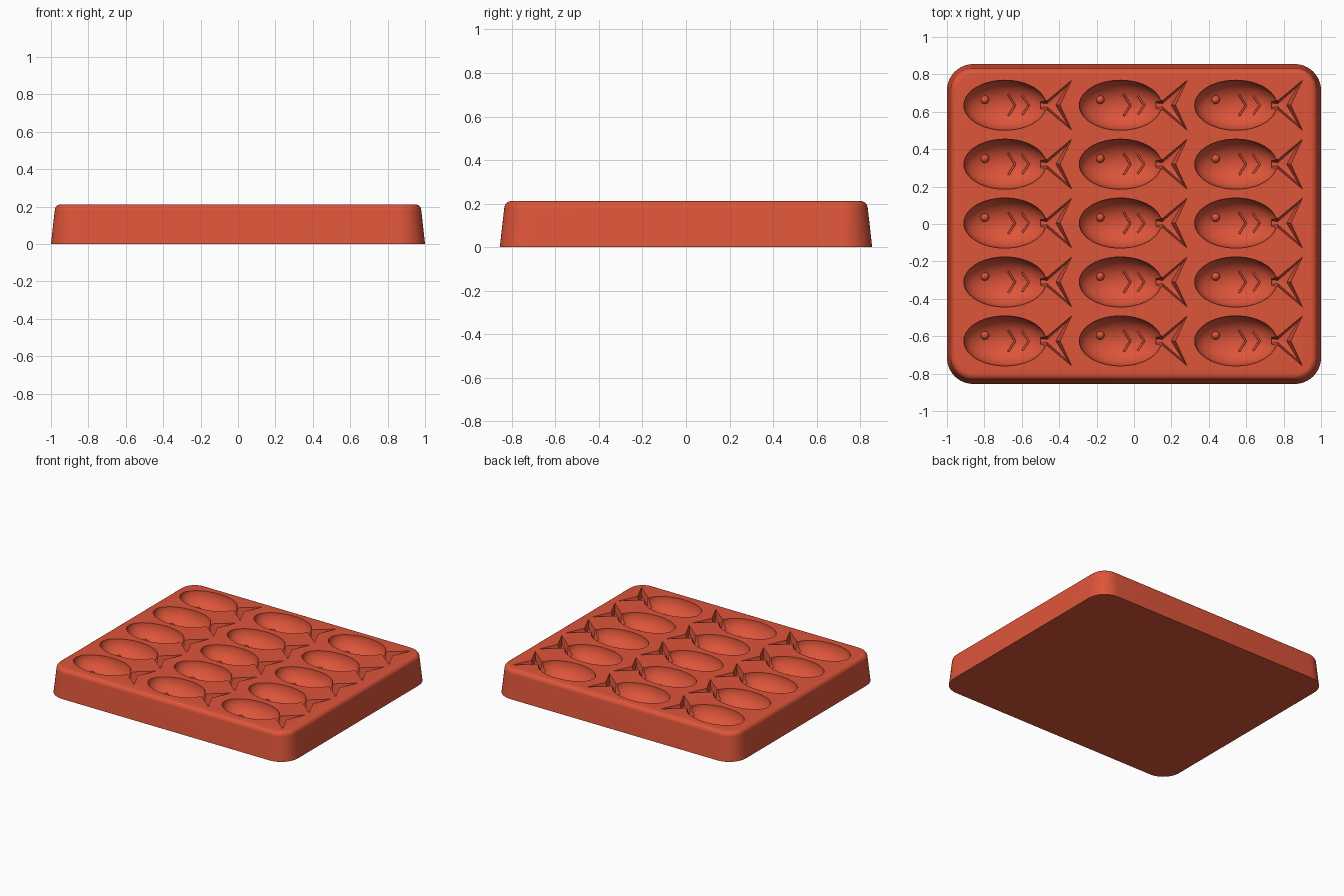
import bpy, bmesh, math
from mathutils import Vector

cube = bpy.data.objects.get("Cube")
if cube:
    bpy.data.objects.remove(cube, do_unlink=True)

HX, HY, H = 1.0, 0.855, 0.212
BODY = Vector((0.22, 0.134, 0.13))      # half axes of the fish hollow
CENTRES = [(-0.69 + 0.617 * c, 0.005 + 0.315 * r)
           for c in range(3) for r in range(-2, 3)]

red = bpy.data.materials.new("terracotta red")
red.use_nodes = True
COLOUR = (0.73, 0.09, 0.042, 1)
red.diffuse_color = COLOUR
red.node_tree.nodes["Principled BSDF"].inputs["Base Color"].default_value = COLOUR


def make(name, bm):
    bmesh.ops.recalc_face_normals(bm, faces=bm.faces)
    mesh = bpy.data.meshes.new(name)
    bm.to_mesh(mesh)
    bm.free()
    mesh.materials.append(red)
    ob = bpy.data.objects.new(name, mesh)
    bpy.context.collection.objects.link(ob)
    return ob


def smooth(ob):
    bpy.ops.object.select_all(action='DESELECT')
    ob.select_set(True)
    bpy.context.view_layer.objects.active = ob
    bpy.ops.object.shade_smooth_by_angle(angle=math.radians(35))


def add_ball(bm, centre, axes, u, v):
    ball = bmesh.ops.create_uvsphere(bm, u_segments=u, v_segments=v, radius=1)["verts"]
    for vert in ball:
        vert.co = Vector(a * b for a, b in zip(vert.co, axes)) + Vector(centre)


def floor_z(dx, dy):
    """Height of the hollow's surface at an offset from the fish centre."""
    return H - BODY.z * math.sqrt(max(0, 1 - (dx / BODY.x) ** 2 - (dy / BODY.y) ** 2))


def ring(bm, inset, z, radius=0.14, steps=12):
    """Rounded rectangle, drawn inwards from the base outline."""
    r = radius - inset
    verts = []
    for q, (sx, sy) in enumerate([(1, 1), (-1, 1), (-1, -1), (1, -1)]):
        for i in range(steps + 1):
            a = math.pi / 2 * (q + i / steps)
            verts.append(bm.verts.new((sx * (HX - radius) + r * math.cos(a),
                                       sy * (HY - radius) + r * math.sin(a), z)))
    return verts


# Tray block: tapered sides with a rolled top edge
bm = bmesh.new()
profile = [(0, 0), (0.02, H - 0.034)]
for i in range(1, 7):
    a = math.pi / 2 * i / 6
    profile.append((0.02 + 0.034 * (1 - math.cos(a)), H - 0.034 * (1 - math.sin(a))))
rings = [ring(bm, inset, z) for inset, z in profile]
for low, high in zip(rings, rings[1:]):
    for i in range(len(low)):
        j = (i + 1) % len(low)
        bm.faces.new((low[i], low[j], high[j], high[i]))
bm.faces.new(rings[0][::-1])
bm.faces.new(rings[-1])
tray = make("tray", bm)

# Cutter for the fish bodies
bm = bmesh.new()
for x, y in CENTRES:
    add_ball(bm, (x, y, H + 0.0007), BODY, 48, 25)
body_cutter = make("body_cutter", bm)

# Cutter for the forked tails, deep at the neck and shallow at the tips
OUTLINE = [(0.19, 0.036), (0.225, 0.024), (0.357, 0.134), (0.295, 0),
           (0.357, -0.134), (0.225, -0.024), (0.19, -0.036)]
KEEL = [(0.19, 0.012, 0.09), (0.225, 0.008, 0.09), (0.335, 0.105, 0.04), (0.272, 0, 0.085),
        (0.335, -0.105, 0.04), (0.225, -0.008, 0.09), (0.19, -0.012, 0.09)]
bm = bmesh.new()
for x, y in CENTRES:
    layers = [[bm.verts.new((x + px, y + py, H + 0.02)) for px, py in OUTLINE],
              [bm.verts.new((x + px, y + py, H)) for px, py in OUTLINE],
              [bm.verts.new((x + px, y + py, H - d)) for px, py, d in KEEL]]
    for a, b in zip(layers, layers[1:]):
        for i in range(len(a)):
            j = (i + 1) % len(a)
            bm.faces.new((a[i], a[j], b[j], b[i]))
    bm.faces.new(layers[0])
    bm.faces.new(layers[-1][::-1])
bmesh.ops.triangulate(bm, faces=bm.faces)
tail_cutter = make("tail_cutter", bm)

# Carve the hollows
for cutter in (body_cutter, tail_cutter):
    cutter.hide_render = True
    mod = tray.modifiers.new("carve", 'BOOLEAN')
    mod.operation = 'DIFFERENCE'
    mod.solver = 'EXACT'
    mod.object = cutter
    bpy.context.view_layer.objects.active = tray
    bpy.ops.object.modifier_apply(modifier=mod.name)
    bpy.data.objects.remove(cutter, do_unlink=True)
smooth(tray)

# Raised eyes on the hollow floors
bm = bmesh.new()
for x, y in CENTRES:
    dx, dy = -0.108, 0.03
    add_ball(bm, (x + dx, y + dy, floor_z(dx, dy)), (0.023, 0.023, 0.023), 16, 10)
smooth(make("eyes", bm))

# Raised chevron scale marks that follow the hollow floors
curve = bpy.data.curves.new("scale_marks", 'CURVE')
curve.dimensions = '3D'
curve.bevel_depth = 0.006
curve.bevel_resolution = 1
curve.use_fill_caps = True
for x, y in CENTRES:
    for start, reach in ((0.018, 0.058), (0.093, 0.052)):
        line = curve.splines.new('POLY')
        line.points.add(8)
        for i, point in enumerate(line.points):
            t = (i - 4) / 4
            dx, dy = start + 0.036 * (1 - abs(t)), reach * t
            point.co = (x + dx, y + dy, floor_z(dx, dy), 1)
curve.materials.append(red)
marks = bpy.data.objects.new("scale_marks", curve)
bpy.context.collection.objects.link(marks)
